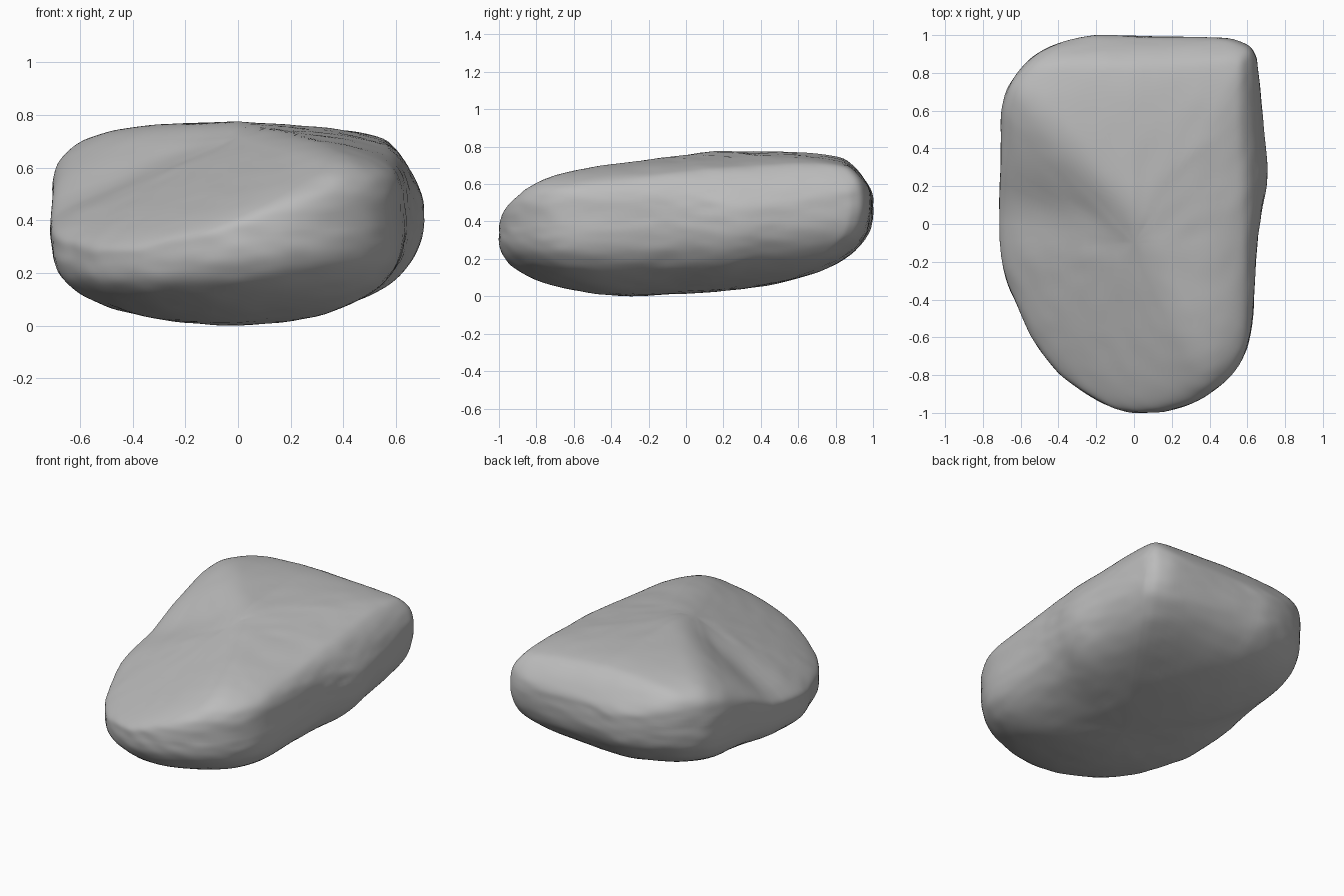
import bpy, bmesh, math
from mathutils import Vector, noise

default = bpy.data.objects.get("Cube")
if default:
    bpy.data.objects.remove(default, do_unlink=True)

CENTRE = Vector((0, -0.1))
RINGS = 36

# Plan outline of the boulder, counter-clockwise from the nose
OUTLINE = [Vector(p) for p in (
    (.04, -1), (.22, -.98), (.4, -.9), (.54, -.77), (.62, -.58), (.645, -.2),
    (.67, .05), (.705, .28), (.685, .5), (.66, .8), (.64, .9), (.58, .955),
    (.42, .985), (0, .995), (-.25, .995), (-.48, .92), (-.62, .8), (-.69, .65),
    (-.705, .4), (-.705, -.17), (-.62, -.42), (-.53, -.62), (-.4, -.79),
    (-.25, -.9), (-.1, -.975))]


def smooth_loop(points, steps=6):
    """Closed Catmull-Rom curve through the points."""
    result = []
    count = len(points)
    for i in range(count):
        a, b, c, d = (points[(i + k) % count] for k in (-1, 0, 1, 2))
        for s in range(steps):
            t = s / steps
            result.append(0.5 * (2 * b + (c - a) * t
                                 + (2 * a - 5 * b + 4 * c - d) * t ** 2
                                 + (3 * b - a - 3 * c + d) * t ** 3))
    return result


def soft_min(a, b, blend=0.05):
    h = max(blend - abs(a - b), 0) / blend
    return min(a, b) - h * h * blend / 4


def soft_abs(value, radius=0.1):
    return math.hypot(value, radius) - radius


def top_height(p):
    """Flat top, a face sloping to the front left, and steep side walls."""
    x, y = p
    # Flat top, dropping gently in front of a diagonal ledge
    ledge = max(0, 0.15 + 0.72 * x - y)
    flat = 0.778 - (0.07 if x > 0 else 0.03) * abs(x) - 0.065 * ledge
    slope = 0.75 + 0.41 * x + 0.3 * y + 0.07 * max(0, y + 0.1)
    right_wall = 1.85 - 1.85 * x
    back_wall = 2.02 - 1.4 * y
    # Shelf behind the front edge of the sloping face
    distance = (y + 0.15 * x) / 0.16
    slope -= 0.042 * math.exp(-distance ** 2) * min(1, max(0, -x * 2))
    height = soft_min(soft_min(flat, slope), right_wall, 0.1)
    return soft_min(height, back_wall, 0.1)


def bottom_height(p):
    return 0.075 * soft_abs(p.x + 0.03) + 0.055 * soft_abs(p.y + 0.35)


def surface_point(rim, t, upper):
    """Rounded shell between the rim and the top or bottom surface."""
    p = CENTRE.lerp(rim, t)
    rim_z = soft_min(0.445 + 0.075 * rim.y, top_height(rim) - 0.1, 0.1)
    power = 4.7 if upper else 2.8
    target = top_height(p) if upper else bottom_height(p)
    h = max(0, 1 - t ** power) ** (1 / power)
    return Vector((p.x, p.y, rim_z + (target - rim_z) * h))


def weathered(p):
    """Fine layered unevenness."""
    sample = Vector((p.x * 3, p.y * 3, p.z * 6))
    amount = 0.006 * noise.noise(sample) + 0.004 * noise.noise(sample * 3)
    return p + (p - Vector((0, 0, 0.4))).normalized() * amount


# Boulder shell: rings from the top centre, over the rim, to the bottom centre
bm = bmesh.new()
loop = smooth_loop(OUTLINE)
spread = [1 - (1 - i / RINGS) ** 3 for i in range(1, RINGS + 1)]
levels = [(t, True) for t in spread] + [(t, False) for t in reversed(spread[:-1])]
rows = [[bm.verts.new(weathered(surface_point(rim, t, upper))) for rim in loop]
        for t, upper in levels]
poles = [bm.verts.new(weathered(surface_point(loop[0], 0, upper)))
         for upper in (True, False)]
for i in range(len(loop)):
    j = (i + 1) % len(loop)
    for a, b in zip(rows, rows[1:]):
        bm.faces.new((a[i], b[i], b[j], a[j]))
    bm.faces.new((poles[0], rows[0][i], rows[0][j]))
    bm.faces.new((poles[1], rows[-1][j], rows[-1][i]))
bmesh.ops.recalc_face_normals(bm, faces=bm.faces)
for face in bm.faces:
    face.smooth = True

# Rest the boulder on the ground
lowest = min(v.co.z for v in bm.verts)
bmesh.ops.translate(bm, verts=bm.verts, vec=(0, 0, -lowest))

mesh = bpy.data.meshes.new("boulder")
bm.to_mesh(mesh)
bm.free()
boulder = bpy.data.objects.new("boulder", mesh)
bpy.context.collection.objects.link(boulder)

# Plain stone colour
stone = bpy.data.materials.new("grey_stone")
stone.use_nodes = True
colour = (0.5, 0.5, 0.5, 1)
stone.diffuse_color = colour
stone.node_tree.nodes["Principled BSDF"].inputs["Base Color"].default_value = colour
mesh.materials.append(stone)
